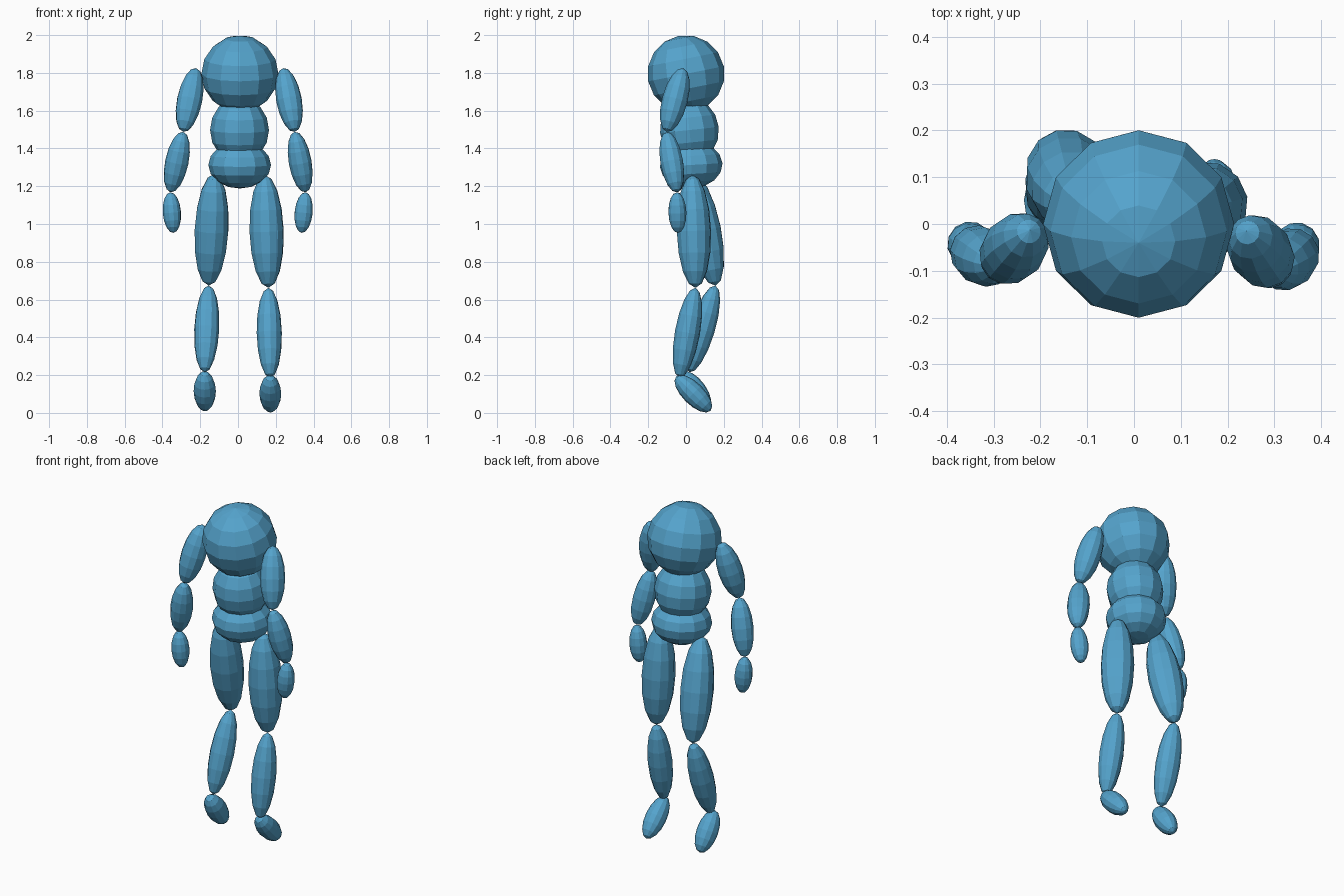
import bpy
from mathutils import Vector

cube = bpy.data.objects.get("Cube")
if cube:
    bpy.data.objects.remove(cube, do_unlink=True)

# Single blue material
BLUE = (0.09, 0.37, 0.61, 1.0)
blue = bpy.data.materials.new("soft blue")
blue.use_nodes = True
blue.diffuse_color = BLUE
shader = blue.node_tree.nodes["Principled BSDF"]
shader.inputs["Base Color"].default_value = BLUE
shader.inputs["Roughness"].default_value = 0.8


def body_part(name, top, bottom, radius):
    """Low-poly ellipsoid stretched between two joint points."""
    top, bottom = Vector(top), Vector(bottom)
    axis = top - bottom
    bpy.ops.mesh.primitive_uv_sphere_add(segments=12, ring_count=8, radius=1)
    part = bpy.context.object
    part.name = part.data.name = name
    part.location = (top + bottom) / 2
    part.rotation_mode = 'QUATERNION'
    part.rotation_quaternion = axis.to_track_quat('Z', 'Y')
    part.scale = (radius, radius, axis.length / 2)
    part.data.materials.append(blue)
    bpy.ops.object.shade_flat()
    return part


def limb(side, joints, parts):
    """Chain of ellipsoids through successive joints."""
    for (name, radius), top, bottom in zip(parts, joints, joints[1:]):
        body_part(f"{side}_{name}", top, bottom, radius)


# Torso
body_part("chest", (0.01, -0.04, 1.996), (0.01, 0.04, 1.594), 0.204)
body_part("abdomen", (0.008, 0.0, 1.67), (0.008, 0.036, 1.325), 0.156)
body_part("pelvis", (0.009, 0.02, 1.437), (0.009, 0.035, 1.188), 0.166)

# Arms
ARM = (("upper_arm", 0.068), ("forearm", 0.062), ("hand", 0.049))
limb("left", [(0.24, -0.015, 1.825), (0.3, -0.103, 1.488),
              (0.358, -0.048, 1.168), (0.337, -0.043, 0.953)], ARM)
limb("right", [(-0.222, -0.013, 1.825), (-0.29, -0.092, 1.488),
               (-0.358, -0.045, 1.168), (-0.342, -0.042, 0.953)], ARM)

# Legs
LEG = (("thigh", 0.092), ("shin", 0.067))
limb("left", [(0.142, 0.034, 1.26), (0.161, 0.05, 0.662),
              (0.17, -0.035, 0.185)], LEG)
limb("right", [(-0.125, 0.035, 1.265), (-0.155, 0.156, 0.674),
               (-0.176, 0.018, 0.215)], LEG)

# Feet
body_part("left_foot", (0.17, -0.052, 0.193), (0.172, 0.13, 0.011), 0.058)
body_part("right_foot", (-0.177, -0.02, 0.215), (-0.175, 0.12, 0.015), 0.059)
